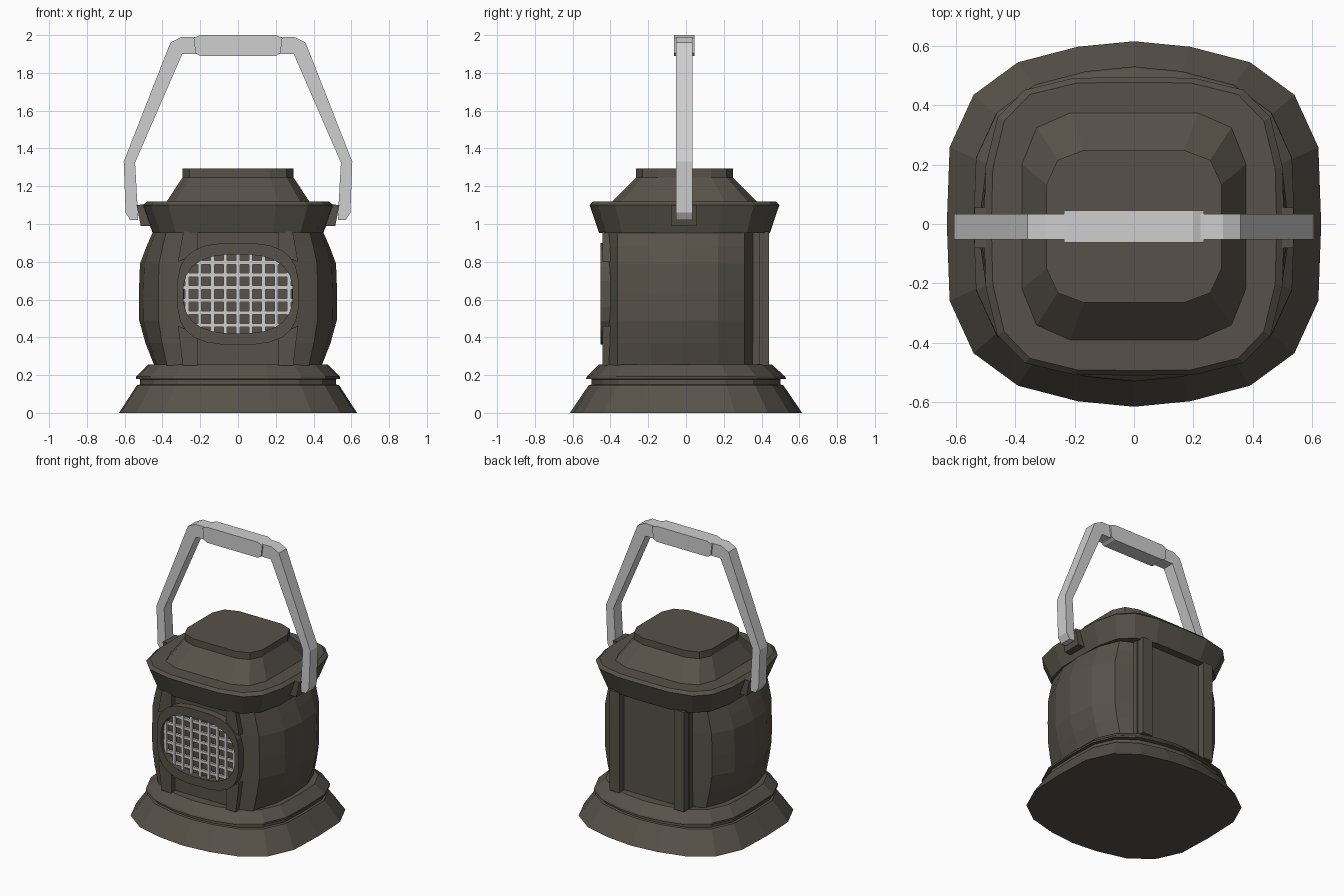
import bpy, bmesh, math

if "Cube" in bpy.data.objects:
    bpy.data.objects.remove(bpy.data.objects["Cube"])


def material(name, rgb):
    m = bpy.data.materials.new(name)
    m.diffuse_color = (*rgb, 1)
    m.use_nodes = True
    m.node_tree.nodes["Principled BSDF"].inputs["Base Color"].default_value = m.diffuse_color
    return m


IRON = material("dark_iron", (0.095, 0.083, 0.066))
STEEL = material("pale_steel", (0.62, 0.62, 0.63))


def finish(name, bm, mat, mirror=False):
    bmesh.ops.recalc_face_normals(bm, faces=bm.faces)
    me = bpy.data.meshes.new(name)
    bm.to_mesh(me)
    bm.free()
    me.materials.append(mat)
    ob = bpy.data.objects.new(name, me)
    bpy.context.collection.objects.link(ob)
    if mirror:
        ob.modifiers.new("mirror_x", 'MIRROR').use_mirror_merge = False
    return ob


def prism(name, pts, y0, y1, mat, mirror=False):
    """Extrude an x-z outline from y0 to y1."""
    bm = bmesh.new()
    a = [bm.verts.new((x, y0, z)) for x, z in pts]
    f = bm.faces.new(a)
    ext = bmesh.ops.extrude_face_region(bm, geom=[f])
    for v in ext["geom"]:
        if isinstance(v, bmesh.types.BMVert):
            v.co.y = y1
    # extrusion removes nothing behind, so make sure the front cap exists
    if not any(all(abs(v.co.y - y0) < 1e-6 for v in fc.verts) for fc in bm.faces):
        bm.faces.new(a)
    return finish(name, bm, mat, mirror)


def box(name, x0, x1, y0, y1, z0, z1, mat, mirror=False):
    return prism(name, [(x0, z0), (x1, z0), (x1, z1), (x0, z1)], y0, y1, mat, mirror)


def loft(name, quarter, rings, mat):
    """Stack closed rings (half_x, half_y, centre_y, z) of a four-way mirrored outline."""
    q = quarter
    half = q + [(x, -y) for x, y in q[-2::-1]]
    outline = half + [(-x, y) for x, y in half[-2:0:-1]]
    n = len(outline)
    bm = bmesh.new()
    loops = [[bm.verts.new((x * hx, y * hy + cy, z)) for x, y in outline]
             for hx, hy, cy, z in rings]
    for a, b in zip(loops, loops[1:]):
        for i in range(n):
            j = (i + 1) % n
            bm.faces.new((a[i], a[j], b[j], b[i]))
    bm.faces.new(loops[0])
    bm.faces.new(loops[-1])
    return finish(name, bm, mat)


# Flared foot with a stepped groove
foot_q = [(0, 1), (.3, .97), (.62, .885), (.857, .707), (.985, .42), (1, 0)]
loft("base", foot_q, [
    (.63, .615, 0, 0), (.535, .515, 0, .147), (.52, .50, 0, .15), (.52, .50, 0, .178),
    (.54, .53, 0, .18), (.54, .525, 0, .192), (.475, .46, -.004, .255)], IRON)

# Rim, sloped lid and flat cap
rim_q = [(0, 1), (.4, .995), (.73, .915), (.91, .73), (.99, .4), (1, 0)]
loft("rim", rim_q, [
    (.452, .452, -.008, .952), (.505, .502, -.008, 1.10), (.48, .485, -.008, 1.12)], IRON)
cap_q = [(0, 1), (.57, 1), (.87, .87), (1, .55), (1, 0)]
loft("lid", cap_q, [
    (.38, .387, -.008, 1.115), (.295, .257, -.008, 1.245), (.295, .257, -.008, 1.293)], IRON)

# Inner core: its faces form the recessed front and back panels
box("core", -.30, .30, -.40, .39, .25, .96, IRON)

# Bulging side walls
plan = [(0, -.412), (.57, -.362), (.90, -.19), (1, -.02), (.90, .17), (.57, .31), (0, .36)]
bm = bmesh.new()
loops = [[bm.verts.new((.285 + w * x, y, z)) for x, y in plan]
         for z, w in [(.25, .158), (.37, .205), (.49, .238), (.63, .24),
                      (.79, .234), (.88, .20), (.96, .165)]]
for a, b in zip(loops, loops[1:]):
    for i in range(len(plan) - 1):
        bm.faces.new((a[i], a[i + 1], b[i + 1], b[i]))
bm.faces.new(loops[0])
bm.faces.new(loops[-1])
finish("side_wall", bm, IRON, True)

# Back pillars, front pillar stubs flaring into the window frame
box("back_pillar", .215, .292, .35, .44, .25, .96, IRON, True)
prism("front_pillar_lower", [(.215, .25), (.292, .25), (.318, .46), (.215, .42)],
      -.442, -.39, IRON, True)
prism("front_pillar_upper", [(.215, .96), (.29, .96), (.318, .80), (.215, .84)],
      -.442, -.39, IRON, True)

# Oval window frame
WX, WZ, WC, P = .29, .21, .63, 2.6


def oval(a, b, p, n=24):
    pts = []
    for i in range(n):
        t = math.tau * (i + .5) / n
        c, s = math.cos(t), math.sin(t)
        pts.append((math.copysign(abs(c) ** (2 / p), c) * a,
                    math.copysign(abs(s) ** (2 / p), s) * b + WC))
    return pts


bm = bmesh.new()
shapes = [(oval(WX, WZ, P), -.39), (oval(WX, WZ, P), -.452),
          (oval(.323, .27, 3), -.452), (oval(.323, .27, 3), -.39)]
loops = [[bm.verts.new((x, y, z)) for x, z in pts] for pts, y in shapes]
for k in range(4):
    a, b = loops[k], loops[(k + 1) % 4]
    for i in range(24):
        j = (i + 1) % 24
        bm.faces.new((a[i], a[j], b[j], b[i]))
finish("window_frame", bm, IRON)

# Window grille, bars trimmed to the oval
def reach(u, a, b):
    return b * max(0, 1 - abs(u / a) ** P) ** (1 / P) + .006


for i in range(-4, 5):
    x = i * .0675
    h = reach(x, WX, WZ)
    box("grille_upright", x - .01, x + .01, -.432, -.416, WC - h, WC + h, STEEL)
for i in range(6):
    z = (i - 2.5) * .0665
    h = reach(z, WZ, WX)
    box("grille_crossbar", -h, h, -.428, -.412, WC + z - .01, WC + z + .01, STEEL)

# Handle lugs
prism("handle_lug", [(.44, .99), (.515, .99), (.537, 1.10), (.44, 1.11)],
      -.08, .055, IRON, True)

# Carrying handle: outer edge followed by inner edge
outer = [(.53, 1.02), (.57, 1.02), (.595, 1.06), (.605, 1.33), (.358, 1.96), (.30, 1.99)]
inner = [(.295, 1.90), (.545, 1.325), (.53, 1.06)]
right = outer + [(-x, z) for x, z in outer[::-1]]
prism("handle", right + [(-x, z) for x, z in inner[::-1]] + inner, -.052, .034, STEEL)

# Grip with chamfered ends
grip_q = [(.235, 1.985), (.20, 2.0), (-.20, 2.0), (-.235, 1.985),
          (-.225, 1.905), (-.20, 1.89), (.20, 1.89), (.225, 1.905)]
prism("grip", grip_q, -.063, .045, STEEL)
